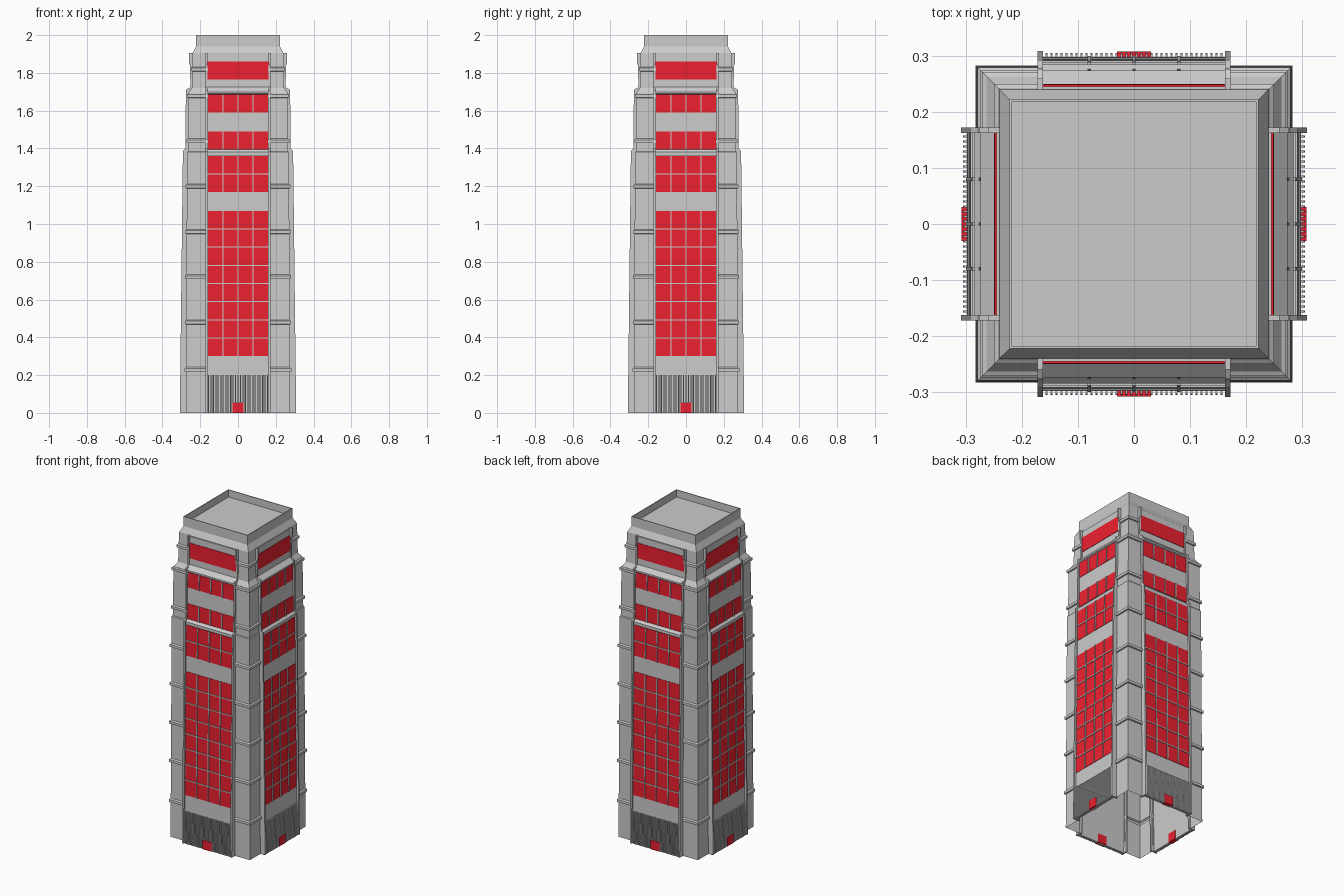
import bpy, bmesh
from math import pi
from mathutils import Matrix

if "Cube" in bpy.data.objects:
    bpy.data.objects.remove(bpy.data.objects["Cube"])

red = bpy.data.materials.new("red_glass")
red.diffuse_color = (0.85, 0.015, 0.03, 1)
red.use_nodes = True
red.node_tree.nodes["Principled BSDF"].inputs["Base Color"].default_value = red.diffuse_color

# Depth profiles (z, distance from the tower axis)
WALL = [(0, .296), (1.36, .281), (1.365, .284), (1.38, .284), (1.395, .270),
        (1.685, .266), (1.69, .274), (1.70, .274), (1.725, .247), (1.90, .245)]
FIN = [(0, .308), (1.36, .292), (1.385, .292), (1.40, .279), (1.69, .276),
       (1.71, .276), (1.725, .252), (1.84, .254), (1.85, .259), (1.905, .259)]
CORNER = [(0, .275), (1.38, .270), (1.385, .266), (1.69, .263), (1.72, .244), (1.905, .240)]
LEDGES = [.23, .48, .72, .96, 1.20, 1.44, 1.68, 1.82]


def depth(profile, z):
    for (z0, d0), (z1, d1) in zip(profile, profile[1:]):
        if z <= z1:
            return d0 + (d1 - d0) * (z - z0) / (z1 - z0)
    return profile[-1][1]


def finish(name, bm, mat=None):
    mesh = bpy.data.meshes.new(name)
    bm.to_mesh(mesh)
    bm.free()
    ob = bpy.data.objects.new(name, mesh)
    bpy.context.collection.objects.link(ob)
    if mat:
        mesh.materials.append(mat)
    return ob


def four_sides(bm):
    """Repeat the front geometry on all four sides."""
    geom = bm.verts[:] + bm.edges[:] + bm.faces[:]
    for k in (1, 2, 3):
        new = bmesh.ops.duplicate(bm, geom=geom)["geom"]
        verts = [v for v in new if isinstance(v, bmesh.types.BMVert)]
        bmesh.ops.rotate(bm, verts=verts, cent=(0, 0, 0), matrix=Matrix.Rotation(k * pi / 2, 3, 'Z'))


def slab(bm, x0, x1, outline):
    """Extrude a closed (z, depth) outline along x on the front side."""
    a = [bm.verts.new((x0, -d, z)) for z, d in outline]
    b = [bm.verts.new((x1, -d, z)) for z, d in outline]
    faces = [bm.faces.new(a), bm.faces.new(b[::-1])]
    n = len(a)
    for i in range(n):
        j = (i + 1) % n
        faces.append(bm.faces.new((a[i], b[i], b[j], a[j])))
    bmesh.ops.recalc_face_normals(bm, faces=faces)


def on_wall(bm, x0, x1, z0, z1, out, back=.003):
    """A thin piece lying on the sloping bay wall."""
    d0, d1 = depth(WALL, z0), depth(WALL, z1)
    slab(bm, x0, x1, [(z0, d0 + out), (z1, d1 + out), (z1, d1 - back), (z0, d0 - back)])


def thick(profile, t):
    return profile + [(z, d - t) for z, d in reversed(profile)]


# Corner piers, with a small ledge at each storey group
levels = list(CORNER)
for z in LEDGES:
    w = depth(CORNER, z)
    levels += [(z - .012, w), (z - .010, w + .008), (z + .006, w + .008), (z + .012, w)]
levels.sort()
bm = bmesh.new()
rows = [[bm.verts.new(p) for p in ((.16, -w, z), (w, -w, z), (w, -.16, z))] for z, w in levels]
for r, s in zip(rows, rows[1:]):
    for i in (0, 1):
        bm.faces.new((r[i], r[i + 1], s[i + 1], s[i]))
four_sides(bm)
finish("corner_piers", bm)

# Bay walls with setback slopes
bm = bmesh.new()
slab(bm, -.165, .165, thick(WALL, .012))
four_sides(bm)
finish("bay_walls", bm)

# Vertical fins framing every bay
bm = bmesh.new()
for x in (-.172, .162):
    slab(bm, x, x + .010, thick(FIN, .045))
four_sides(bm)
finish("bay_fins", bm)

# Red window bands: bottom, top, number of rows
BANDS = [(.30, 1.07, 8), (1.17, 1.36, 2), (1.395, 1.49, 1), (1.59, 1.685, 1)]
glass, bars = bmesh.new(), bmesh.new()
for z0, z1, n in BANDS:
    on_wall(glass, -.16, .16, z0, z1, .002)
    for x in (-.08, 0, .08):
        on_wall(bars, x - .003, x + .003, z0, z1, .007)
    for i in range(1, n):
        z = z0 + (z1 - z0) * i / n
        on_wall(bars, -.162, .162, z - .003, z + .003, .006)
on_wall(glass, -.162, .162, 1.765, 1.86, .003)
four_sides(glass)
four_sides(bars)
finish("windows", glass, red)
finish("window_bars", bars)

# Fine vertical ribs on the base panels
bm = bmesh.new()
for i in range(36):
    x = -.156 + i * .312 / 35
    if abs(x) > .03:
        on_wall(bm, x - .002, x + .002, 0, .20, .009)
    else:
        on_wall(bm, x - .002, x + .002, .057, .20, .009)
four_sides(bm)
finish("base_ribs", bm)

# Doors
bm = bmesh.new()
slab(bm, -.03, .03, [(0, .307), (.056, .307), (.056, .280), (0, .280)])
four_sides(bm)
finish("doors", bm, red)

# Crown: chamfer, thin parapet and sunken roof
bm = bmesh.new()
crown = [(1.90, .24), (1.905, .24), (1.94, .222), (2.0, .222), (2.0, .217), (1.955, .217)]
rings = [[bm.verts.new((sx * w, sy * w, z)) for sx, sy in ((-1, -1), (1, -1), (1, 1), (-1, 1))]
         for z, w in crown]
for r, s in zip(rings, rings[1:]):
    for i in range(4):
        j = (i + 1) % 4
        bm.faces.new((r[i], r[j], s[j], s[i]))
bm.faces.new(rings[-1])
finish("crown", bm)
